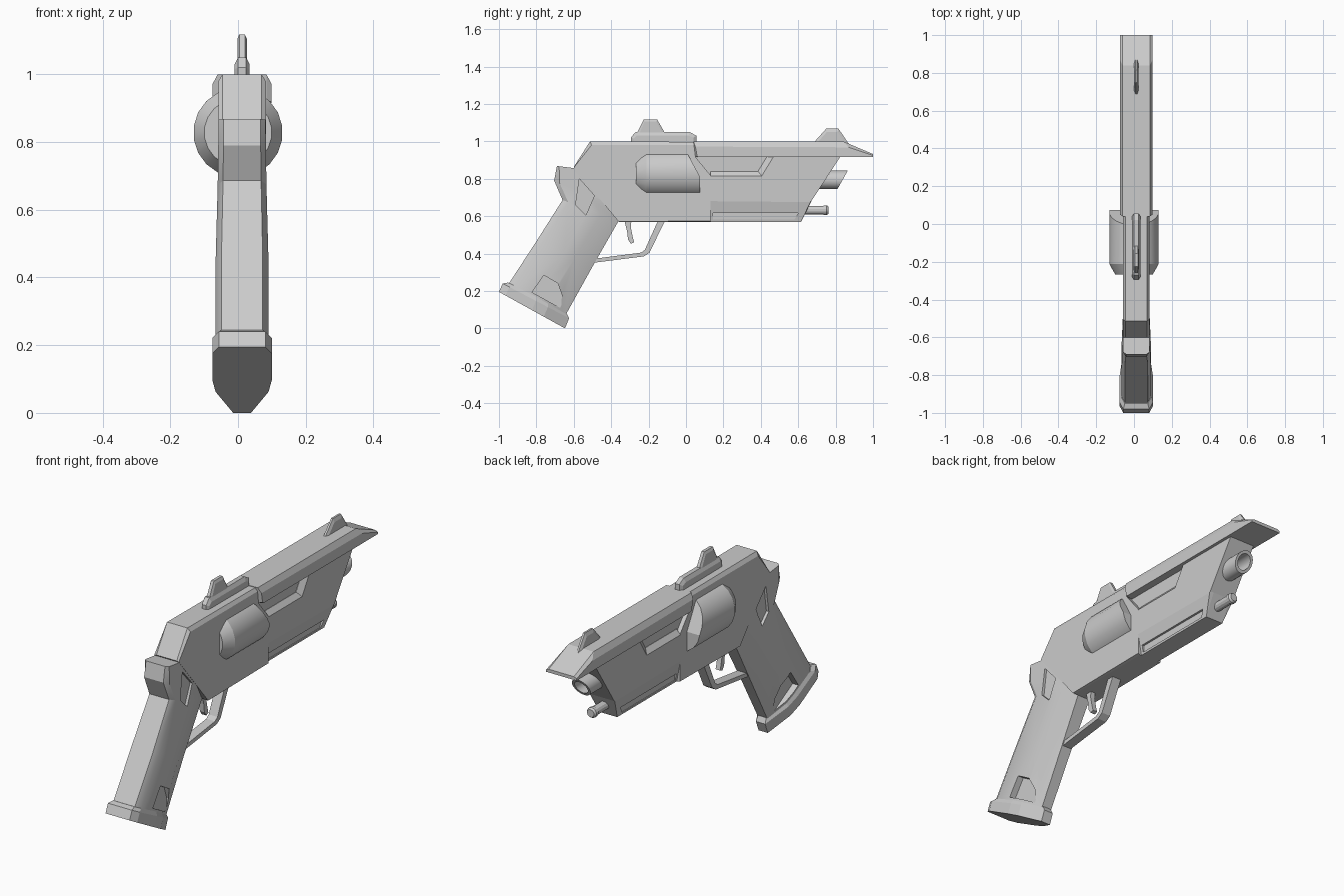
import bpy, bmesh, math

if "Cube" in bpy.data.objects:
    bpy.data.objects.remove(bpy.data.objects["Cube"])

CX = 0.012  # centre plane of the frame


def loft(name, rings, smooth=False, cut=None):
    """Skin equal-length rings of points, cap both ends, optionally slice by a plane."""
    bm = bmesh.new()
    vs = [[bm.verts.new(p) for p in r] for r in rings]
    n = len(rings[0])
    for a, b in zip(vs, vs[1:]):
        for i in range(n):
            j = (i + 1) % n
            bm.faces.new((a[i], a[j], b[j], b[i]))
    bm.faces.new(vs[0])
    bm.faces.new(vs[-1])
    if cut:
        geom = bm.verts[:] + bm.edges[:] + bm.faces[:]
        res = bmesh.ops.bisect_plane(bm, geom=geom, plane_co=cut[0], plane_no=cut[1], clear_outer=True)
        edges = [e for e in res["geom_cut"] if isinstance(e, bmesh.types.BMEdge)]
        bmesh.ops.holes_fill(bm, edges=edges, sides=0)
    bmesh.ops.recalc_face_normals(bm, faces=bm.faces[:])
    me = bpy.data.meshes.new(name)
    bm.to_mesh(me)
    bm.free()
    ob = bpy.data.objects.new(name, me)
    bpy.context.collection.objects.link(ob)
    if smooth:
        activate(ob)
        bpy.ops.object.shade_smooth_by_angle(angle=math.radians(28))
    return ob


def activate(ob):
    bpy.ops.object.select_all(action='DESELECT')
    ob.select_set(True)
    bpy.context.view_layer.objects.active = ob


def slab(name, profile, hw, face=None, face_hw=None):
    """Side profile (y, z) extruded across x; an optional outer face profile makes chamfers."""
    layers = [(-hw, profile), (hw, profile)]
    if face:
        layers = [(-face_hw, face)] + layers + [(face_hw, face)]
    return loft(name, [[(CX + x, y, z) for y, z in pr] for x, pr in layers])


def circle(y, r, z, x=CX, n=20, slant=0.0):
    return [(x + r * math.cos(a), y + slant * r * math.sin(a), z + r * math.sin(a))
            for a in (2 * math.pi * (i + 0.5) / n for i in range(n))]


def recess(ob, profile, depth_x):
    """Sink a side-view polygon into both flanks."""
    for s in (-1, 1):
        c = loft("cutter", [[(CX + s * x, y, z) for y, z in profile] for x in (depth_x, 0.2)])
        c.hide_render = True
        m = ob.modifiers.new("recess", 'BOOLEAN')
        m.operation = 'DIFFERENCE'
        m.solver = 'EXACT'
        m.object = c
        activate(ob)
        bpy.ops.object.modifier_apply(modifier=m.name)
        bpy.data.objects.remove(c)


# Frame with chamfered top edges, and the narrower core under the shroud
slab("frame",
     [(-.513, 1), (.05, .997), (.05, .917), (.13, .82), (.13, .57), (-.36, .57), (-.6, .863)], .058,
     [(-.505, .98), (.05, .98), (.05, .917), (.13, .82), (.13, .575), (-.36, .57), (-.6, .86)], .07)
slab("barrel_core", [(.04, .99), (.8, .99), (.8, .91), (.62, .64), (.58, .575), (.04, .575)], .048)

# Barrel shroud: notched upper edge, chamfered underside, sunken lower slot
shroud = slab("barrel_shroud",
              [(.13, .57), (.13, .84), (.385, .84), (.44, .93), (.833, .93), (.67, .68), (.615, .57)], .05,
              [(.13, .68), (.13, .815), (.405, .815), (.475, .93), (.833, .93), (.67, .68), (.665, .675)], .071)
recess(shroud, [(.145, .617), (.6, .617), (.58, .581), (.145, .581)], .04)

# Flat rib over the barrel with a pointed overhang
slab("top_rail",
     [(.04, 1), (.84, 1), (1, .932), (1, .915), (.06, .915), (.05, .92)], .072,
     [(.05, .972), (.87, .968), (1, .925), (1, .915), (.07, .915), (.06, .92)], .087)

# Revolving drum, tapered at the back and sliced at the upper front
loft("drum", [circle(y, r, .828, 0) for y, r in ((-.268, .1), (-.212, .132), (.075, .132))],
     True, ((0, .075, .81), (0, .13, .07)))

# Muzzle tube with slanted mouth, and the rod beneath
loft("muzzle", [circle(.6, .05, .795), circle(.838, .05, .795, slant=.56),
                circle(.838, .036, .795, slant=.56), circle(.7, .036, .795)], True)
loft("lower_rod", [circle(y, r, .632, n=12) for y, r in
                   ((.55, .023), (.735, .023), (.735, .027), (.752, .027), (.762, .02))], True)


# Grip: sections run from back strap to front strap
def section(b, f, w, front):
    pts = [(0, .78), (.1, 1), (.5, 1), (.68, min(1, .8 + .3 * front)), (1, front)]
    side = [(k * w, b[0] + (f[0] - b[0]) * t, b[1] + (f[1] - b[1]) * t) for t, k in pts]
    return [(CX + x, y, z) for x, y, z in side] + [(CX - x, y, z) for x, y, z in reversed(side)]


grip = loft("grip", [section(*s) for s in (
    ((-.96, .22), (-.65, .06), .078, .35),
    ((-.80, .465), (-.50, .33), .078, .38),
    ((-.66, .686), (-.36, .575), .072, .5),
    ((-.705, .79), (-.42, .67), .0705, .95),
    ((-.69, .868), (-.57, .853), .0695, 1))], True)
recess(grip, [(-.57, .80), (-.49, .71), (-.535, .606), (-.59, .66)], .058)
recess(grip, [(-.76, .284), (-.685, .24), (-.663, .177), (-.668, .107), (-.823, .193)], .045)

# Flared butt cap
loft("butt_cap", [section(*s) for s in (
    ((-.95, .245), (-.64, .085), .078, .3),
    ((-.98, .24), (-.625, .054), .088, .3),
    ((-1, .195), (-.647, 0), .088, .3))])

# Trigger guard and trigger
slab("trigger_guard",
     [(-.11, .58), (-.195, .405), (-.225, .385), (-.5, .35), (-.5, .371),
      (-.24, .405), (-.22, .42), (-.148, .58)], .025)
slab("trigger",
     [(-.335, .6), (-.315, .52), (-.31, .475), (-.295, .453), (-.277, .46),
      (-.285, .49), (-.295, .54), (-.29, .6)], .013)

# Sights
slab("rear_sight_base", [(-.295, .99), (-.295, 1.02), (-.27, 1.05), (.02, 1.05), (.055, 1.03), (.055, .99)], .012,
     [(-.28, .99), (-.28, 1.015), (-.265, 1.03), (.015, 1.03), (.04, 1.02), (.04, .99)], .022)
slab("rear_sight_blade", [(-.265, 1.04), (-.225, 1.118), (-.155, 1.118), (-.11, 1.04)], .008,
     [(-.25, 1.04), (-.222, 1.105), (-.158, 1.105), (-.125, 1.04)], .014)
slab("front_sight", [(.68, .99), (.75, 1.068), (.815, 1.068), (.875, .98)], .005,
     [(.70, .99), (.753, 1.05), (.81, 1.05), (.86, .98)], .012)
